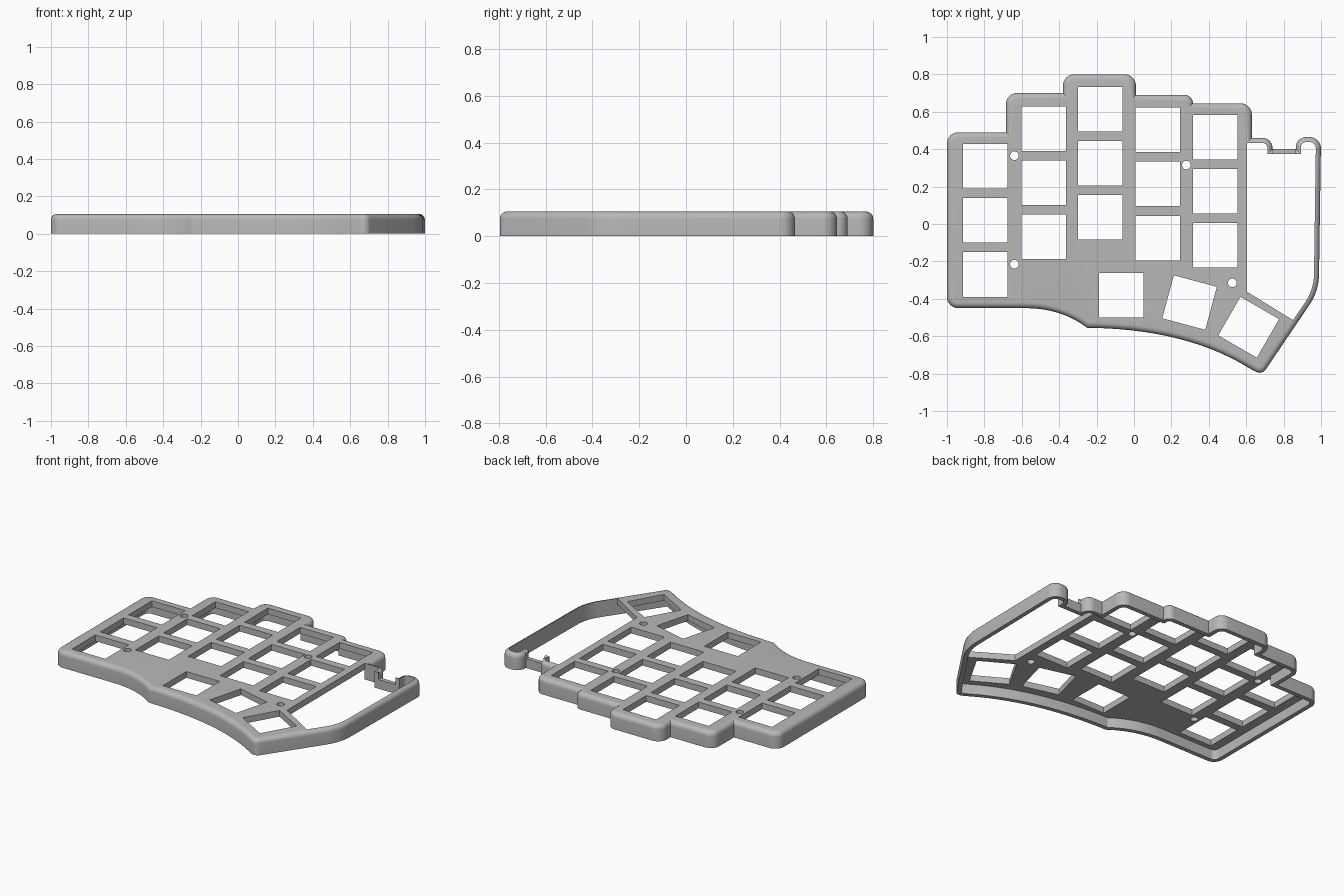
import bpy, bmesh, math
from mathutils import Vector

HEIGHT = 0.105
PLATE = 0.04      # thickness of the key plate
WALL = 0.028      # thickness of the skirt wall
ROUND = 0.03      # radius of the rounded top rim

if "Cube" in bpy.data.objects:
    bpy.data.objects.remove(bpy.data.objects["Cube"], do_unlink=True)

grey = bpy.data.materials.new("case grey")
grey.use_nodes = True
colour = (0.48, 0.48, 0.48, 1)
grey.diffuse_color = colour
grey.node_tree.nodes["Principled BSDF"].inputs["Base Color"].default_value = colour


def bezier(a, b, c, steps=14):
    """Quadratic curve as sharp corner entries."""
    result = []
    for i in range(steps + 1):
        t = i / steps
        s = 1 - t
        result.append((s * s * a[0] + 2 * s * t * b[0] + t * t * c[0],
                       s * s * a[1] + 2 * s * t * b[1] + t * t * c[1], 0))
    return result


def fillet(corners, steps=8):
    """Round every corner (x, y, radius) of a closed outline."""
    points = []
    for i, (x, y, r) in enumerate(corners):
        p = Vector((x, y))
        if r == 0:
            points.append(p)
            continue
        u = (Vector(corners[i - 1][:2]) - p).normalized()
        v = (Vector(corners[(i + 1) % len(corners)][:2]) - p).normalized()
        half = math.acos(u.dot(v)) / 2
        centre = p + (u + v).normalized() * (r / math.sin(half))
        start = p + u * (r / math.tan(half)) - centre
        end = p + v * (r / math.tan(half)) - centre
        for k in range(steps + 1):
            points.append(centre + start.lerp(end, k / steps).normalized() * r)
    return points


def inset(points, d):
    """Move a counterclockwise outline inward by d with mitred corners."""
    result = []
    for i, p in enumerate(points):
        a = (p - points[i - 1]).normalized()
        b = (points[(i + 1) % len(points)] - p).normalized()
        n, m = Vector((-a.y, a.x)), Vector((-b.y, b.x))
        result.append(p + (n + m) * (d / (1 + n.dot(m))))
    return result


def add_loft(bm, levels):
    """Closed solid through (outline, z) levels."""
    rings = [[bm.verts.new((p[0], p[1], z)) for p in pts] for pts, z in levels]
    n = len(rings[0])
    bm.faces.new(rings[0][::-1])
    bm.faces.new(rings[-1])
    for low, high in zip(rings, rings[1:]):
        for i in range(n):
            j = (i + 1) % n
            bm.faces.new((low[i], low[j], high[j], high[i]))


def make_object(name, solids):
    bm = bmesh.new()
    for levels in solids:
        add_loft(bm, levels)
    bmesh.ops.recalc_face_normals(bm, faces=bm.faces)
    mesh = bpy.data.meshes.new(name)
    bm.to_mesh(mesh)
    bm.free()
    mesh.materials.append(grey)
    obj = bpy.data.objects.new(name, mesh)
    bpy.context.collection.objects.link(obj)
    return obj


def boolean(target, cutter, operation="DIFFERENCE"):
    """Apply a boolean and discard the cutter."""
    cutter.hide_render = True
    mod = target.modifiers.new("cut", "BOOLEAN")
    mod.operation = operation
    mod.solver = "EXACT"
    mod.object = cutter
    bpy.context.view_layer.objects.active = target
    bpy.ops.object.modifier_apply(modifier=mod.name)
    bpy.data.objects.remove(cutter, do_unlink=True)


def prism(points, low=-0.1, high=0.3):
    return [(points, low), (points, high)]


def square(x, y, degrees=0, half=0.119):
    a = math.radians(degrees)
    return [(x + half * math.sqrt(2) * math.cos(a + math.pi * (k + 0.5) / 2),
             y + half * math.sqrt(2) * math.sin(a + math.pi * (k + 0.5) / 2))
            for k in range(4)]


def circle(x, y, r, sides=32):
    return [(x + r * math.cos(math.tau * k / sides),
             y + r * math.sin(math.tau * k / sides)) for k in range(sides)]


# Case outline, counterclockwise from the front left-hand corner
corners = [(-1, -0.45, 0.06)]
corners += bezier((-0.58, -0.45), (-0.39, -0.45), (-0.25, -0.555))
corners += bezier((-0.25, -0.555), (0.28, -0.56), (0.62, -0.773))[1:]
corners += [
    (0.684, -0.808, 0.04), (0.988, -0.359, 0.3),
    # Ears on both sides of the port notch
    (1.0, 0.465, 0.06), (0.865, 0.465, 0.055), (0.865, 0.40, 0),
    (0.74, 0.40, 0), (0.74, 0.46, 0.052), (0.63, 0.46, 0),
    # Stepped back edge following the key columns
    (0.63, 0.645, 0.06), (0.315, 0.645, 0), (0.315, 0.69, 0.044),
    (0.01, 0.69, 0), (0.01, 0.80, 0.06), (-0.38, 0.80, 0.06),
    (-0.38, 0.70, 0), (-0.685, 0.70, 0.06), (-0.685, 0.49, 0),
    (-1, 0.49, 0.06),
]
outline = fillet(corners)

# Case body with rounded top rim
levels = [(outline, 0)]
for k in range(7):
    a = math.pi / 2 * k / 6
    levels.append((inset(outline, ROUND * (1 - math.cos(a))),
                   HEIGHT - ROUND + ROUND * math.sin(a)))
case = make_object("keyboard_case", [levels])

# Hollow underside
boolean(case, make_object("cavity_cutter", [
    prism(inset(outline, WALL), high=HEIGHT - PLATE)]))

# Open controller bay bounded by the skirt wall
bay = make_object("bay_cutter", [prism(inset(outline, WALL - 0.001))])
bay_region = [(0.604, -0.362), (1.1, -0.668), (1.1, 0.5), (0.604, 0.5)]
boolean(bay, make_object("bay_region", [prism(bay_region, -0.2, 0.4)]), "INTERSECT")
boolean(case, bay)

# Lowered wall at the port notch
notch = [(0.742, 0.3), (0.863, 0.3), (0.863, 0.45), (0.742, 0.45)]
boolean(case, make_object("notch_cutter", [prism(notch, low=0.06)]))

# Key openings: five columns of three, and three thumb keys
columns = [(-0.795, 0.308), (-0.483, 0.51), (-0.18, 0.613),
           (0.127, 0.503), (0.435, 0.465)]
keys = [square(x, y - 0.289 * row) for x, y in columns for row in range(3)]
keys += [square(-0.068, -0.38), square(0.297, -0.42, -15), square(0.613, -0.552, -30)]
boolean(case, make_object("key_cutter", [prism(k) for k in keys]))

# Screw holes
screws = [(-0.64, 0.365), (-0.64, -0.215), (0.28, 0.315), (0.525, -0.315)]
boolean(case, make_object("screw_cutter", [prism(circle(x, y, 0.023)) for x, y in screws]))

bpy.ops.object.select_all(action="DESELECT")
case.select_set(True)
bpy.context.view_layer.objects.active = case
bpy.ops.object.shade_smooth_by_angle(angle=math.radians(30))
